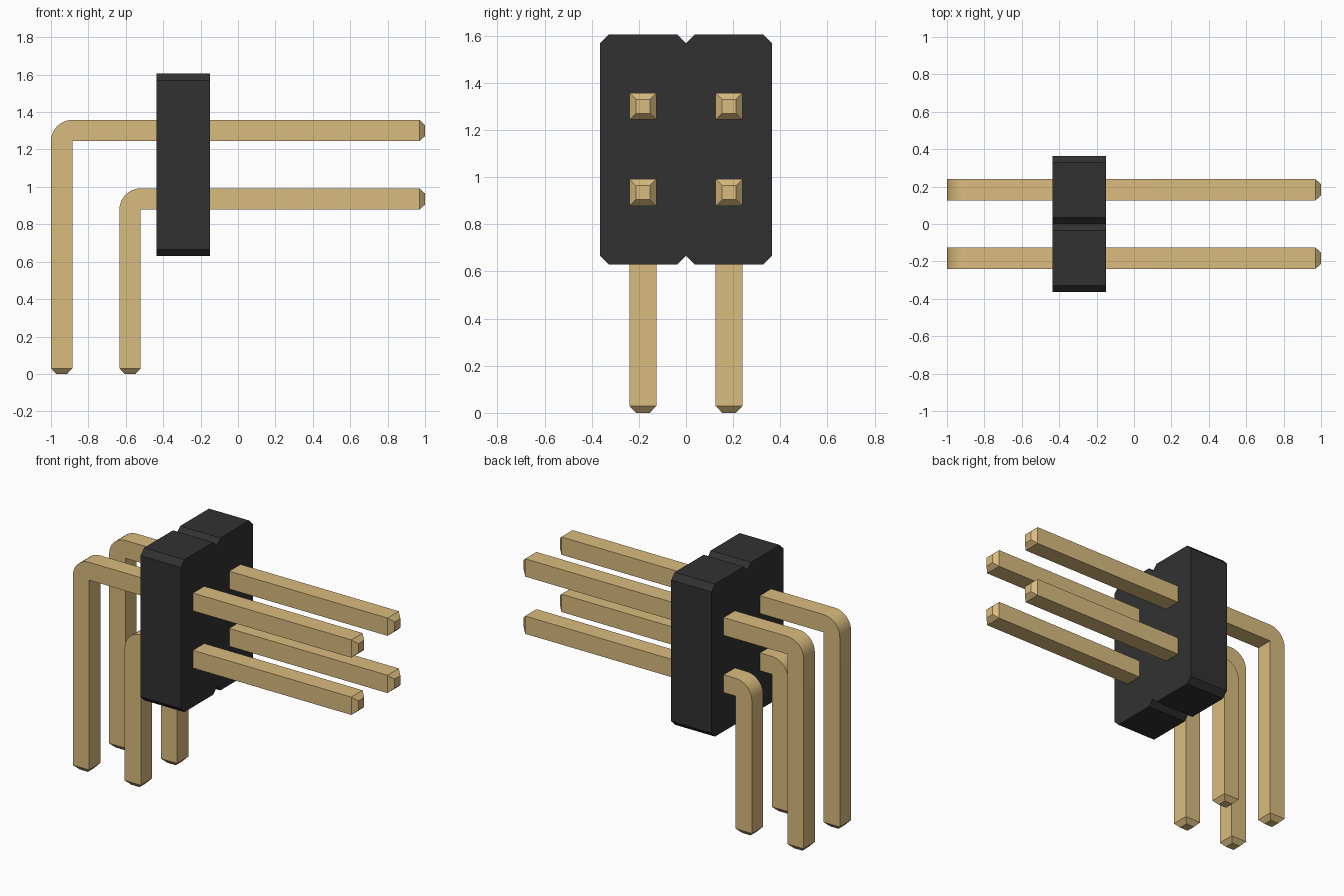
import bpy, bmesh, math
from mathutils import Vector

if "Cube" in bpy.data.objects:
    bpy.data.objects.remove(bpy.data.objects["Cube"], do_unlink=True)


def material(name, rgb):
    m = bpy.data.materials.new(name)
    m.use_nodes = True
    m.diffuse_color = (*rgb, 1)
    m.node_tree.nodes["Principled BSDF"].inputs["Base Color"].default_value = (*rgb, 1)
    return m


gold = material("pale gold", (0.70, 0.50, 0.21))
black = material("matte black", (0.031, 0.031, 0.031))


def prism(points, direction):
    """Closed outline extruded along a direction."""
    bm = bmesh.new()
    face = bm.faces.new([bm.verts.new(p) for p in points])
    ext = bmesh.ops.extrude_face_region(bm, geom=[face])
    verts = [g for g in ext["geom"] if isinstance(g, bmesh.types.BMVert)]
    bmesh.ops.translate(bm, verts=verts, vec=direction)
    bmesh.ops.recalc_face_normals(bm, faces=bm.faces)
    return bm


def finish(bm, name, mat):
    mesh = bpy.data.meshes.new(name)
    bm.to_mesh(mesh)
    bm.free()
    mesh.materials.append(mat)
    ob = bpy.data.objects.new(name, mesh)
    bpy.context.collection.objects.link(ob)
    return ob


W = 0.114       # pin thickness
TIP = 0.03      # length of the tapered tips
PITCH = 0.366   # pin spacing


def taper(bm, axis):
    """Pull the end face facing the axis out into a blunt tip."""
    face = next(f for f in bm.faces if f.normal.dot(axis) > 0.999
                and all(abs(v.co.dot(axis) - max(u.co.dot(axis) for u in bm.verts)) < 1e-5
                        for v in f.verts))
    new = bmesh.ops.extrude_discrete_faces(bm, faces=[face])["faces"][0]
    c = new.calc_center_median()
    for v in new.verts:
        v.co = c + (v.co - c) * 0.52 + axis * TIP


def bent_pin(name, left, top, y):
    """Right-angle pin with a rounded outer bend and a sharp inner corner."""
    cx, cz = left + W, top - W
    arc = [(cx - W * math.cos(a), cz + W * math.sin(a))
           for a in (math.pi / 2 * i / 10 for i in range(11))]
    outline = [(left, TIP)] + arc + [(1 - TIP, top), (1 - TIP, cz), (cx, cz), (cx, TIP)]
    bm = prism([(x, y - W / 2, z) for x, z in outline], (0, W, 0))
    taper(bm, Vector((1, 0, 0)))
    taper(bm, Vector((0, 0, -1)))
    bmesh.ops.recalc_face_normals(bm, faces=bm.faces)
    ob = finish(bm, name, gold)
    bpy.ops.object.select_all(action="DESELECT")
    ob.select_set(True)
    bpy.context.view_layer.objects.active = ob
    bpy.ops.object.shade_smooth_by_angle(angle=math.radians(30))


# Two long upper pins and two short lower pins
for side, y in (("right", -PITCH / 2), ("left", PITCH / 2)):
    name = "front" if side == "right" else "back"
    bent_pin(f"{name}_upper_pin", -1.0, 1.358, y)
    bent_pin(f"{name}_lower_pin", -1.0 + PITCH, 1.358 - PITCH, y)

# Housing with chamfered corners and a V notch at top and bottom
H, Z0, Z1, C = 0.364, 0.63, 1.605, 0.036
upper = [(H, Z1 - C), (H - C, Z1), (C, Z1), (0, Z1 - C), (-C, Z1), (-H + C, Z1), (-H, Z1 - C)]
lower = [(y, Z0 + Z1 - z) for y, z in reversed(upper)]
finish(prism([(-0.435, y, z) for y, z in upper + lower], (0.285, 0, 0)), "housing", black)
